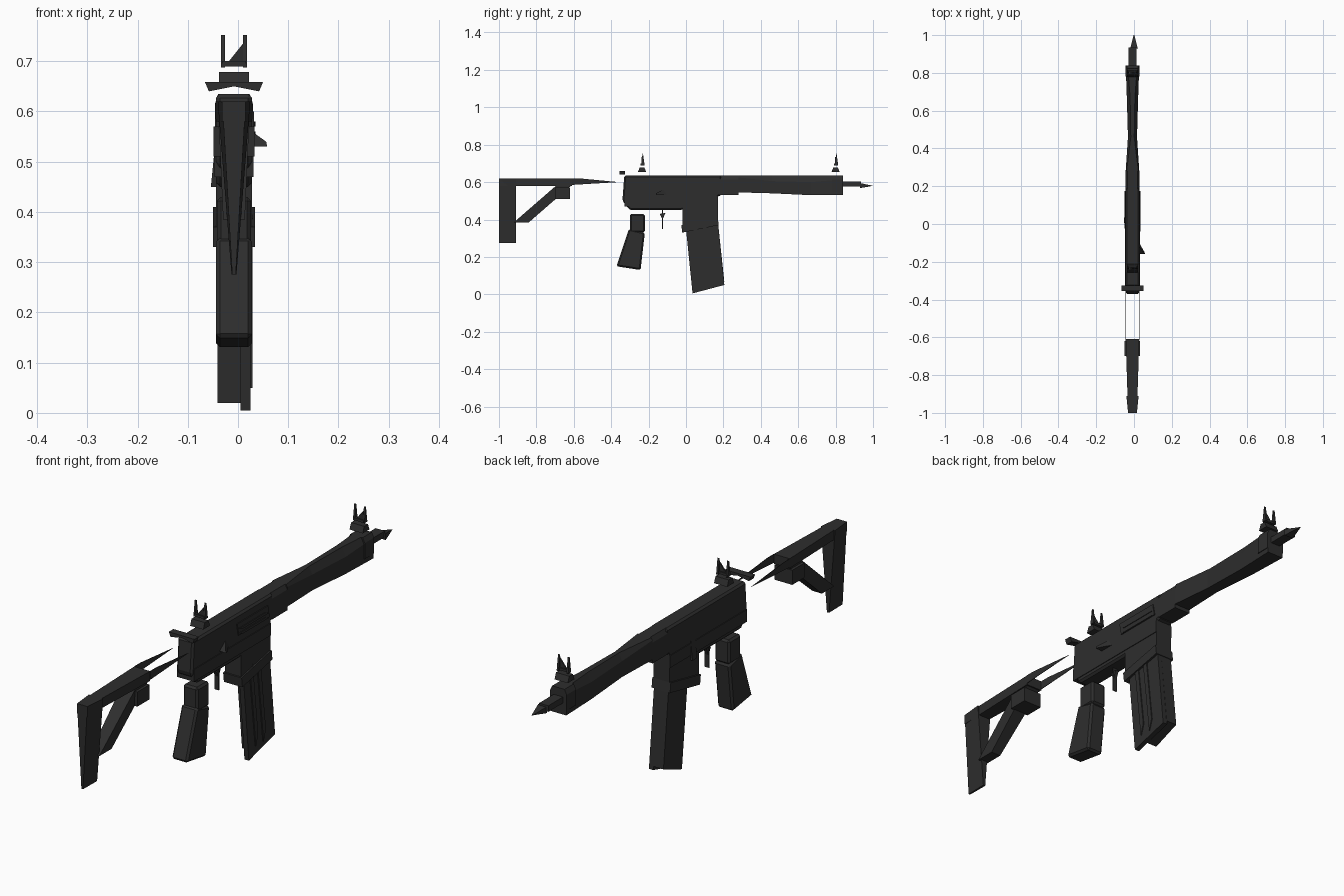
import bpy, bmesh

default_cube = bpy.data.objects.get("Cube")
if default_cube:
    bpy.data.objects.remove(default_cube, do_unlink=True)

# Shared lines of the weapon
MIDDLE = -.008
HALF_WIDTH = .036
LEFT_SKIN, RIGHT_SKIN = MIDDLE - HALF_WIDTH, MIDDLE + HALF_WIDTH
DECK, FLOOR, LEDGE = .635, .45, .53
TAIL, NOSE, MUZZLE = -.34, .28, .84
STOCK_END, STOCK_TOP, STOCK_NECK = -1, .62, -.61

gunmetal = bpy.data.materials.new("dark_gunmetal")
gunmetal.use_nodes = True
gunmetal.diffuse_color = (.027, .027, .027, 1)
shader = gunmetal.node_tree.nodes["Principled BSDF"]
shader.inputs["Base Color"].default_value = gunmetal.diffuse_color


def skin(name, rings, chamfer=None):
    """Join matching rings of points into a closed, flat-faced solid."""
    bm = bmesh.new()
    rows = [[bm.verts.new(point) for point in ring] for ring in rings]
    for near, far in zip(rows, rows[1:]):
        for i in range(len(near)):
            bm.faces.new((near[i - 1], near[i], far[i], far[i - 1]))
    bm.faces.new(rows[0])
    bm.faces.new(rows[-1])
    bmesh.ops.recalc_face_normals(bm, faces=bm.faces)
    mesh = bpy.data.meshes.new(name)
    bm.to_mesh(mesh)
    bm.free()
    mesh.materials.append(gunmetal)
    part = bpy.data.objects.new(name, mesh)
    bpy.context.collection.objects.link(part)
    if chamfer:
        modifier = part.modifiers.new("Chamfer", "BEVEL")
        modifier.width = chamfer
        modifier.segments = 1


def side_part(name, profile, half=HALF_WIDTH, centre=MIDDLE, chamfer=None, taper=None):
    """Extrude a (y, z) profile across x; taper(y, z) scales the width."""
    def ring(offset):
        return [(centre + offset * (taper(y, z) if taper else 1), y, z) for y, z in profile]
    skin(name, [ring(-half), ring(half)], chamfer)


def block(name, rear, front, low, high, lean=0, rise=0, flare=0, **options):
    """Slab whose foot shifts by lean and widens by flare; its front lifts by rise."""
    profile = [(rear, high), (front, high + rise),
               (front + lean + flare, low + rise), (rear + lean - flare, low)]
    side_part(name, profile, **options)


def cross_plate(name, profile, y, depth):
    """Extrude an (x, z) profile along y, centred on y."""
    skin(name, [[(x, end, z) for x, z in profile] for end in (y - depth / 2, y + depth / 2)])


def guard_section(y, low, half, slope):
    """Six-sided section with sloping upper corners."""
    left, right, shoulder = MIDDLE - half, MIDDLE + half, DECK - slope
    return [(left, y, low), (right, y, low), (right, y, shoulder),
            (right - slope / 2, y, DECK), (left + slope / 2, y, DECK), (left, y, shoulder)]


# Receiver with raised rail, collar and side ledge
side_part("receiver", [(TAIL + .01, DECK), (.19, DECK), (.19, LEDGE), (-.03, FLOOR),
                       (TAIL + .04, FLOOR), (TAIL, .5)], chamfer=.008)
block("top_rail", TAIL + .02, NOSE, STOCK_TOP, DECK, half=HALF_WIDTH * .7)
skin("front_collar", [guard_section(y, LEDGE, HALF_WIDTH, .02) for y in (.18, NOSE)])
block("lower_ledge", TAIL + .01, .17, .47, .52, half=HALF_WIDTH + .003)

# Ejection port, latch and bolt catch
block("port_cover", -.05, .15, .55, .6, lean=.01, half=.004, centre=RIGHT_SKIN)
for label, height in (("upper", .58), ("lower", .56)):
    block(f"{label}_port_rib", -.04, .13, height - .01, height, lean=.02,
          half=.007, centre=RIGHT_SKIN)
latch_tip = (.058, -.16, LEDGE)
skin("forward_latch", [[(RIGHT_SKIN, -.16, LEDGE), (RIGHT_SKIN, -.1, LEDGE),
                        (RIGHT_SKIN, -.12, .56)],
                       [latch_tip, (.056, -.15, LEDGE), (.056, -.16, .54)]])
cross_plate("bolt_catch", [(LEFT_SKIN, .55), (LEFT_SKIN - .01, FLOOR), (LEFT_SKIN, FLOOR)],
            y=.02, depth=.03)

# Magazine well and flange
block("magazine_well", rear=-.02, front=.17, low=.34, high=.49, rise=.04)
block("well_flange", rear=-.025, front=.17, low=.33, high=.37, lean=.005, rise=.04,
      half=HALF_WIDTH + .006)

# Magazine: forward box, longer right plate and two ribs
SLANT = dict(high=.35, lean=.035, rise=.045)
block("magazine_plate", rear=0, front=.17, low=.005, half=.01, centre=.015, **SLANT)
block("magazine_box", rear=.05, front=.17, low=.02, half=.024, centre=-.017, **SLANT)
for label, start in (("rear", .04), ("front", .09)):
    block(f"{label}_magazine_rib", start, start + .015, low=.05, half=.005, centre=.024, **SLANT)

# Pistol grip and trigger
block("grip_neck", -.3, -.22, .33, .43, half=HALF_WIDTH * .94, chamfer=.008)
block("grip_handle", -.305, -.22, .15, .35, lean=-.045, rise=-.02, flare=.022, chamfer=.008)
block("trigger", -.128, -.124, .35, FLOOR, half=.01)
side_part("trigger_pivot", [(-.14, .43), (-.11, .435), (-.125, .4)], half=.007)

# Handguard, pinched at its waist, with an end band
skin("handguard", [guard_section(NOSE, .545, HALF_WIDTH, .01),
                   guard_section(.46, .54, .024, .03),
                   guard_section(.67, LEDGE, .03, .035),
                   guard_section(MUZZLE, LEDGE, HALF_WIDTH, .02)])
skin("handguard_band", [guard_section(y, .55, HALF_WIDTH + .002, .02) for y in (.78, MUZZLE)])

# Barrel and pointed muzzle
BORE = .59
block("barrel", MUZZLE, .935, BORE - .013, BORE + .012, half=.021)
side_part("muzzle", [(.93, BORE + .005), (1, BORE - .01), (.93, BORE - .022)],
          half=.02, centre=0, taper=lambda y, z: 1 if y < 1 else .1)


# Matching sights: base, crossbar, pointed bridge and two prongs
def sight(name, y):
    block(name + "_base", y - .012, y + .012, .654, .679, flare=.01, half=.03)
    block(name + "_crossbar", y - .008, y + .008, .69, .7, half=.024)
    cross_plate(name + "_bridge", [(-.026, .69), (.01, DECK + .1), (.01, .69)], y, depth=.006)
    for side, offset in (("right", .022), ("left", -.022)):
        block(f"{name}_{side}_prong", y + .003, y + .005, .688, .752, flare=.009,
              half=.004, centre=MIDDLE + offset)


sight("rear_sight", y=-.235)
sight("front_sight", y=.8)

# Charging handle with swept wings
cross_plate("charging_handle", [(MIDDLE - .058, .659), (MIDDLE + .058, .659),
                                (MIDDLE + .05, .64), (MIDDLE, .65), (MIDDLE - .05, .64)],
            y=TAIL, depth=.03)

# Shoulder stock: butt, top bar and diagonal brace around an open triangle
block("stock_butt", STOCK_END, -.91, .275, STOCK_TOP, taper=lambda y, z:
      (.65 if y == STOCK_END else .9) * (1 if z > FLOOR else .15),
      lean=0, flare=0)
block("stock_top_bar", STOCK_END, STOCK_NECK, .58, STOCK_TOP,
      taper=lambda y, z: .65 if y == STOCK_END else 1)
block("stock_brace", STOCK_NECK - .08, STOCK_NECK, .385, .585, lean=-.23,
      taper=lambda y, z: .85 if z > FLOOR else .6)
block("stock_latch", STOCK_NECK - .09, STOCK_NECK - .01, .51, .57, half=HALF_WIDTH + .005)

# Thin fins reaching forward from the stock
for side, skin_x in (("right", RIGHT_SKIN), ("left", LEFT_SKIN)):
    side_part(f"{side}_buffer_fin", [(STOCK_NECK, STOCK_TOP), (-.57, STOCK_TOP),
                                     (-.36, .6), (STOCK_NECK, .585)],
              half=.001, centre=skin_x)
